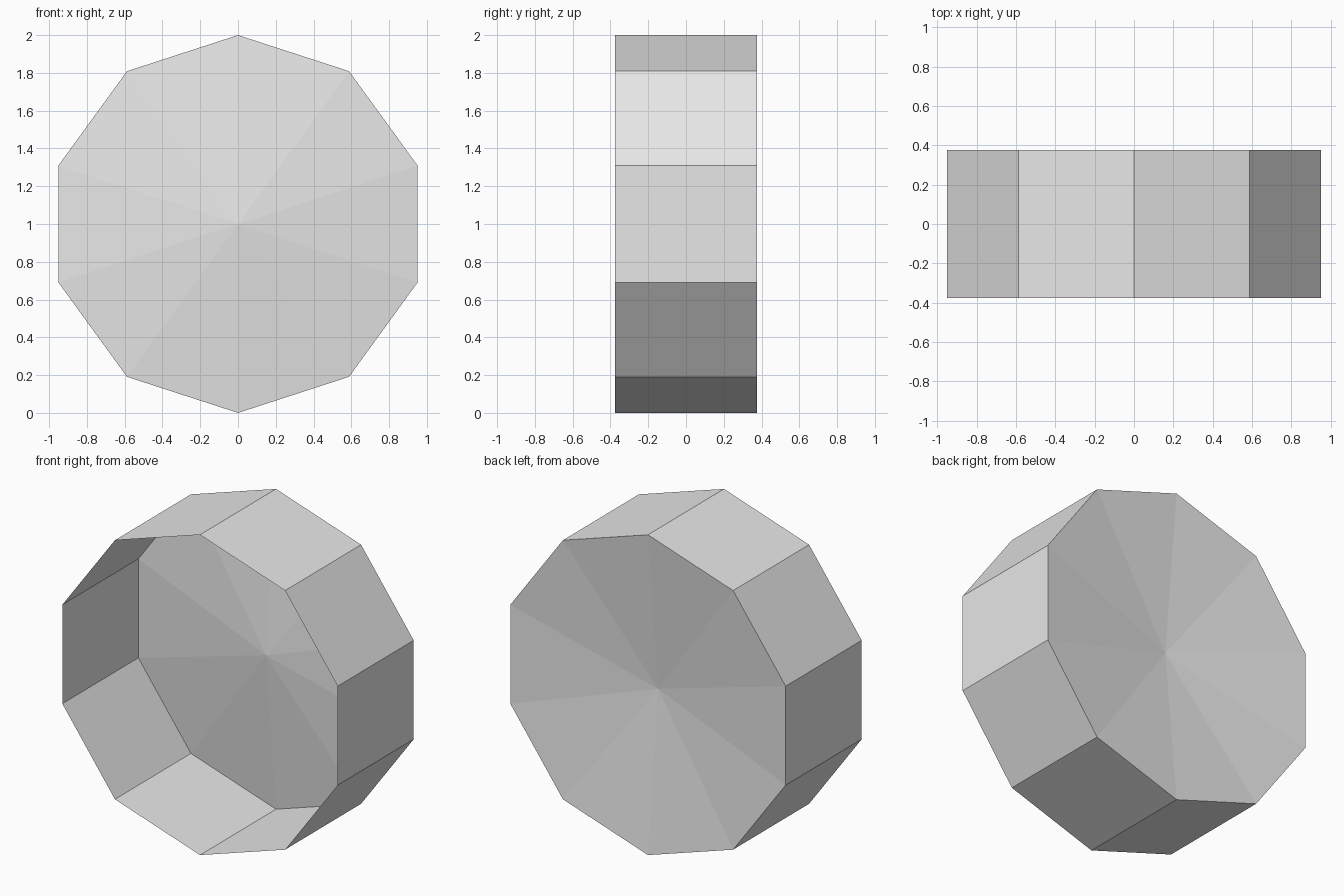
import bpy, bmesh, math

if "Cube" in bpy.data.objects:
    bpy.data.objects.remove(bpy.data.objects["Cube"])

SIDES = 10
RADIUS = 1.0
HALF_DEPTH = 0.375
DISH = 0.10  # how far the back panel's centre is pushed toward the front

grey = bpy.data.materials.new("light grey")
grey.diffuse_color = (0.8, 0.8, 0.8, 1)
grey.use_nodes = True
grey.node_tree.nodes["Principled BSDF"].inputs["Base Color"].default_value = grey.diffuse_color


def ring(bm, y):
    """Ten-sided ring with a corner at the top, standing on z = 0."""
    step = 2 * math.pi / SIDES
    return [bm.verts.new((RADIUS * math.sin(i * step), y,
                          RADIUS + RADIUS * math.cos(i * step)))
            for i in range(SIDES)]


bm = bmesh.new()
front = ring(bm, -HALF_DEPTH)
back = ring(bm, HALF_DEPTH)
centre = bm.verts.new((0, HALF_DEPTH - DISH, RADIUS))

for i in range(SIDES):
    j = (i + 1) % SIDES
    # Outer wall panel, open at the front
    bm.faces.new((front[i], back[i], back[j], front[j]))
    # Dished back panel wedge
    bm.faces.new((back[i], centre, back[j]))

bmesh.ops.recalc_face_normals(bm, faces=bm.faces)
mesh = bpy.data.meshes.new("open_drum")
bm.to_mesh(mesh)
bm.free()
mesh.materials.append(grey)
drum = bpy.data.objects.new("open_drum", mesh)
bpy.context.collection.objects.link(drum)
